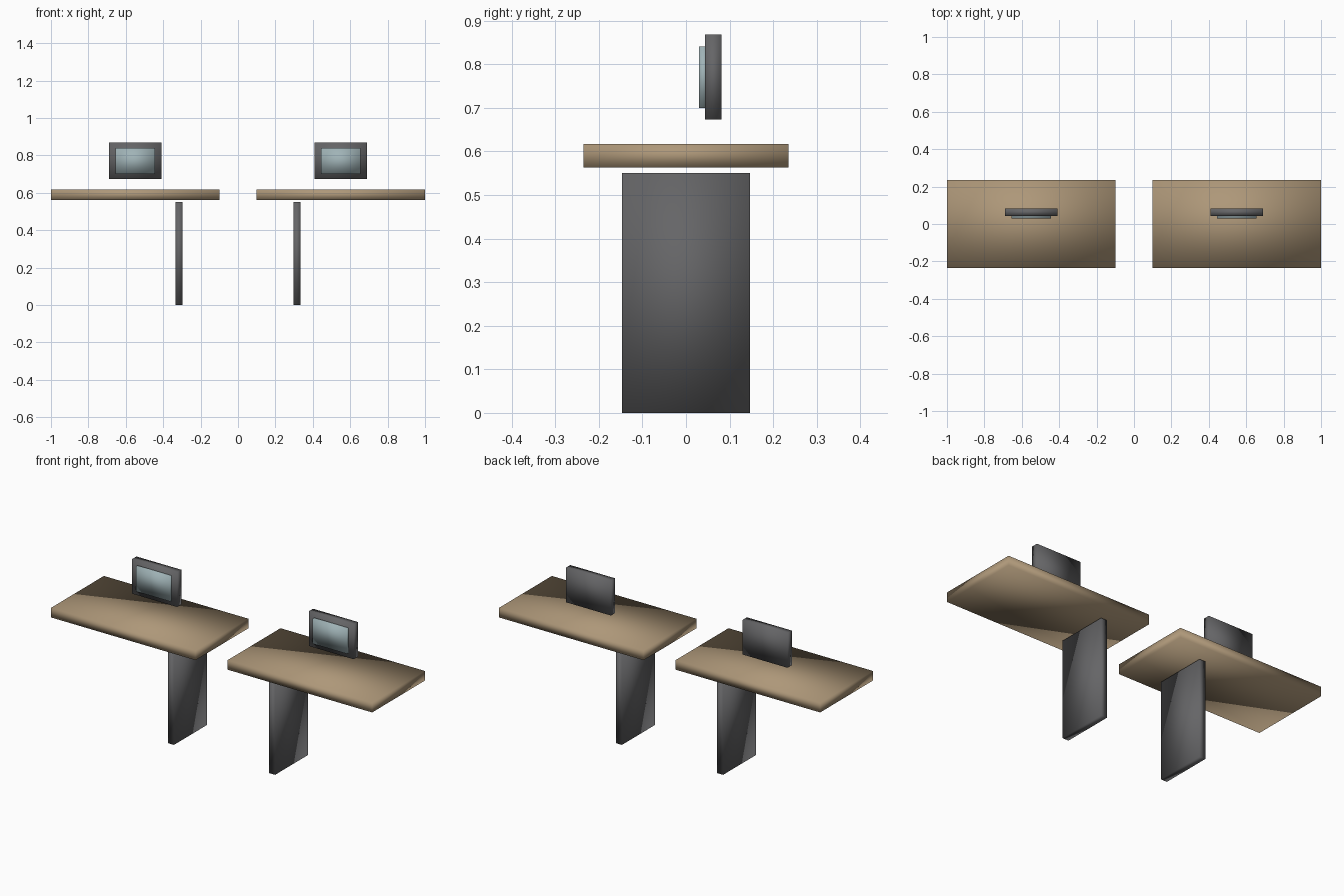
import bpy

cube = bpy.data.objects.get("Cube")
if cube:
    bpy.data.objects.remove(cube, do_unlink=True)


def make_material(name, colour):
    mat = bpy.data.materials.new(name)
    mat.use_nodes = True
    mat.diffuse_color = (*colour, 1)
    mat.node_tree.nodes["Principled BSDF"].inputs["Base Color"].default_value = (*colour, 1)
    return mat


wood = make_material("tan wood", (0.42, 0.31, 0.19))
dark = make_material("dark grey", (0.13, 0.13, 0.135))
glass = make_material("pale blue glass", (0.35, 0.45, 0.47))


def box(name, mat, x, y, z):
    """Smooth-shaded box spanning the given (low, high) ranges."""
    bpy.ops.mesh.primitive_cube_add(size=1, location=[(a + b) / 2 for a, b in (x, y, z)])
    obj = bpy.context.object
    obj.name = name
    obj.scale = [b - a for a, b in (x, y, z)]
    bpy.ops.object.transform_apply(location=False, rotation=False, scale=True)
    obj.data.materials.append(mat)
    bpy.ops.object.shade_smooth()
    return obj


def around(centre, width):
    return centre - width / 2, centre + width / 2


# Two matching workstations, side by side
for side, sign in (("right", -1), ("left", 1)):
    middle = sign * 0.55
    box(side + "_desktop", wood, around(middle, 0.9), (-0.235, 0.235), (0.563, 0.617))
    box(side + "_leg_panel", dark, around(sign * 0.315, 0.038), (-0.147, 0.147), (0, 0.551))
    box(side + "_monitor", dark, around(middle, 0.28), (0.044, 0.082), (0.673, 0.868))
    box(side + "_screen", glass, around(middle, 0.212), (0.03, 0.05), (0.7, 0.841))
